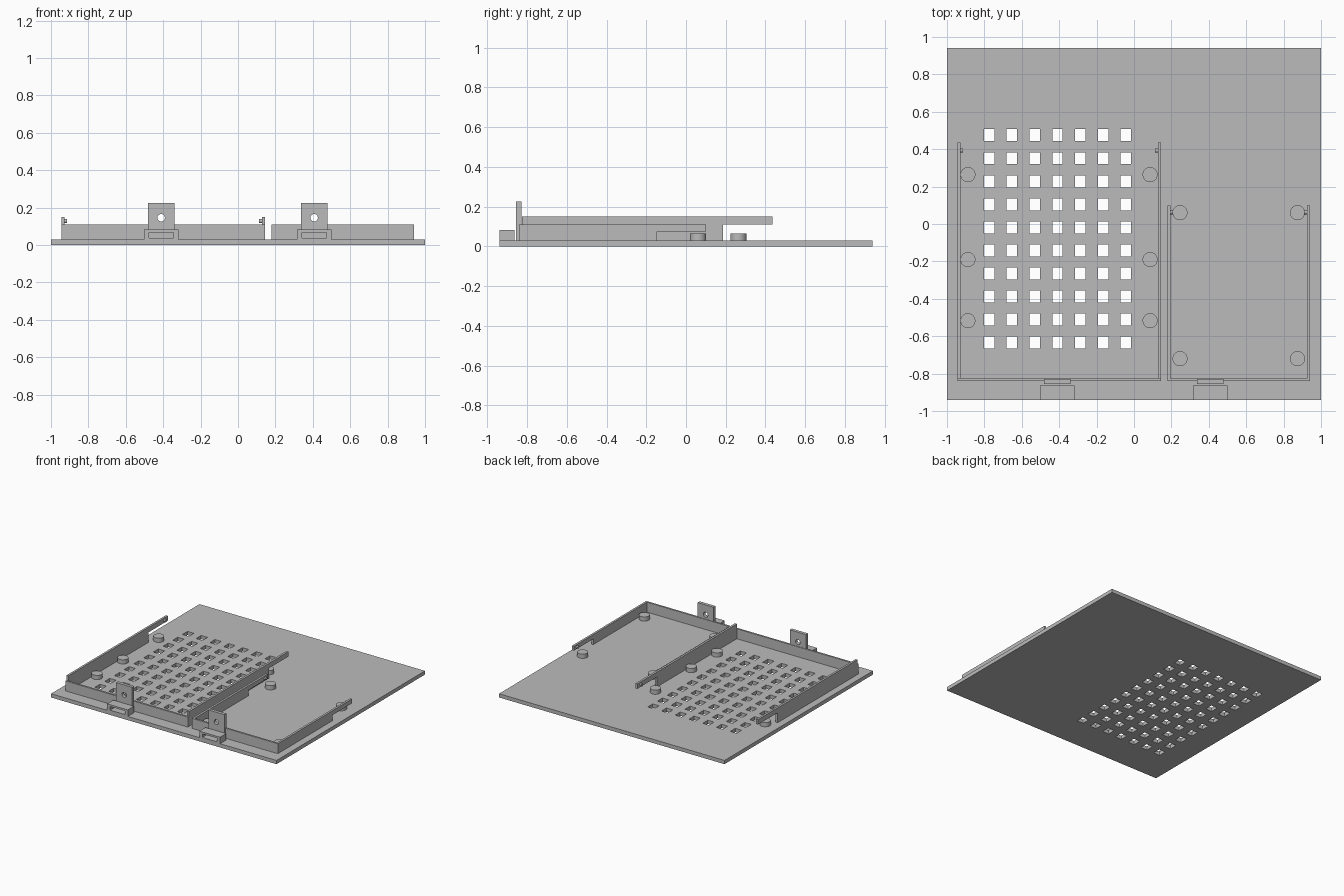
import bpy
import bmesh
from math import pi
from mathutils import Matrix, Vector

old = bpy.data.objects.get("Cube")
if old:
    bpy.data.objects.remove(old, do_unlink=True)

grey = bpy.data.materials.new("plain grey")
grey.use_nodes = True
grey.diffuse_color = (0.5, 0.5, 0.5, 1)
grey.node_tree.nodes["Principled BSDF"].inputs["Base Color"].default_value = (0.5, 0.5, 0.5, 1)

T = 0.03          # plate thickness
FRONT = -0.84     # outer face of the front walls
INNER = -0.825    # inner face of the front walls
W = 0.017         # wall thickness


def finish(name, bm):
    bmesh.ops.recalc_face_normals(bm, faces=bm.faces)
    mesh = bpy.data.meshes.new(name)
    bm.to_mesh(mesh)
    bm.free()
    mesh.materials.append(grey)
    ob = bpy.data.objects.new(name, mesh)
    bpy.context.collection.objects.link(ob)
    return ob


def extrude(bm, vec):
    res = bmesh.ops.extrude_face_region(bm, geom=bm.faces[:])
    verts = [v for v in res["geom"] if isinstance(v, bmesh.types.BMVert)]
    bmesh.ops.translate(bm, vec=vec, verts=verts)


def box(name, x, y, z):
    bm = bmesh.new()
    bmesh.ops.create_cube(bm, size=1)
    for v in bm.verts:
        v.co = Vector([(a + b) / 2 + c * (b - a) for (a, b), c in zip((x, y, z), v.co)])
    return finish(name, bm)


def cylinder(name, centre, radius, depth, axis="Z"):
    turn = {"Z": Matrix(), "X": Matrix.Rotation(pi / 2, 4, "Y"),
            "Y": Matrix.Rotation(pi / 2, 4, "X")}[axis]
    bm = bmesh.new()
    bmesh.ops.create_cone(bm, cap_ends=True, segments=32, radius1=radius, radius2=radius,
                          depth=depth, matrix=Matrix.Translation(centre) @ turn)
    ob = finish(name, bm)
    bpy.ops.object.select_all(action="DESELECT")
    ob.select_set(True)
    bpy.context.view_layer.objects.active = ob
    bpy.ops.object.shade_smooth_by_angle()
    return ob


def cut(ob, cutter):
    mod = ob.modifiers.new("cut", "BOOLEAN")
    mod.operation = "DIFFERENCE"
    mod.object = cutter
    bpy.context.view_layer.objects.active = ob
    bpy.ops.object.modifier_apply(modifier=mod.name)
    bpy.data.objects.remove(cutter, do_unlink=True)


def lines(first, step, count, size, limit):
    inner = [first + i * step + s * size / 2 for i in range(count) for s in (-1, 1)]
    return [-limit] + inner + [limit]


# Base plate with a grid of vent holes
xs = lines(-0.775, 0.122, 7, 0.056, 1)
ys = lines(-0.634, 0.1232, 10, 0.064, 0.94)
bm = bmesh.new()
grid = [[bm.verts.new((x, y, 0)) for y in ys] for x in xs]
for i in range(len(xs) - 1):
    for j in range(len(ys) - 1):
        if not (i % 2 and j % 2):
            bm.faces.new((grid[i][j], grid[i + 1][j], grid[i + 1][j + 1], grid[i][j + 1]))
extrude(bm, (0, 0, T))
finish("base_plate", bm)


def bay(name, x0, x1, foot, reach, step, top, front_top, peg_y, peg_z, post_x, post_y, tab_x):
    # Front wall and the two stepped side arms
    box(name + "_front_wall", (x0, x1), (FRONT, INNER), (T, front_top))
    profile = [(INNER, T), (foot, T), (foot, step), (reach, step), (reach, top), (INNER, top)]
    for side, x, inward in (("right", x0, 1), ("left", x1, -1)):
        bm = bmesh.new()
        bm.faces.new([bm.verts.new((x, y, z)) for y, z in profile])
        extrude(bm, (inward * W, 0, 0))
        finish(f"{name}_{side}_arm", bm)
        # Small peg on the inside of the arm tip
        cylinder(f"{name}_{side}_peg", (x + inward * (W + 0.005), peg_y, peg_z),
                 0.011, 0.018, "X")
    # Round support posts
    for px in post_x:
        for py in post_y:
            cylinder(name + "_post", (px, py, T + 0.017), 0.04, 0.034)
    # Upright tab with a round hole
    tab = box(name + "_tab", (tab_x - 0.071, tab_x + 0.071), (-0.855, -0.829), (T, 0.225))
    cut(tab, cylinder("cutter", (tab_x, -0.842, 0.146), 0.02, 0.1, "Y"))
    # Slotted block in front of the tab
    block = box(name + "_slot_block", (tab_x - 0.092, tab_x + 0.092), (-0.94, -0.863), (T, 0.082))
    cut(block, box("cutter", (tab_x - 0.065, tab_x + 0.065), (-1, -0.8), (0.038, 0.067)))


bay("large_bay", -0.944, 0.144, 0.187, 0.435, 0.11, 0.149, 0.11, 0.393, 0.128,
    (-0.888, 0.086), (0.264, -0.19, -0.517), -0.411)
bay("small_bay", 0.178, 0.941, -0.145, 0.1, 0.075, 0.11, 0.11, 0.063, 0.091,
    (0.246, 0.874), (0.061, -0.72), 0.407)
